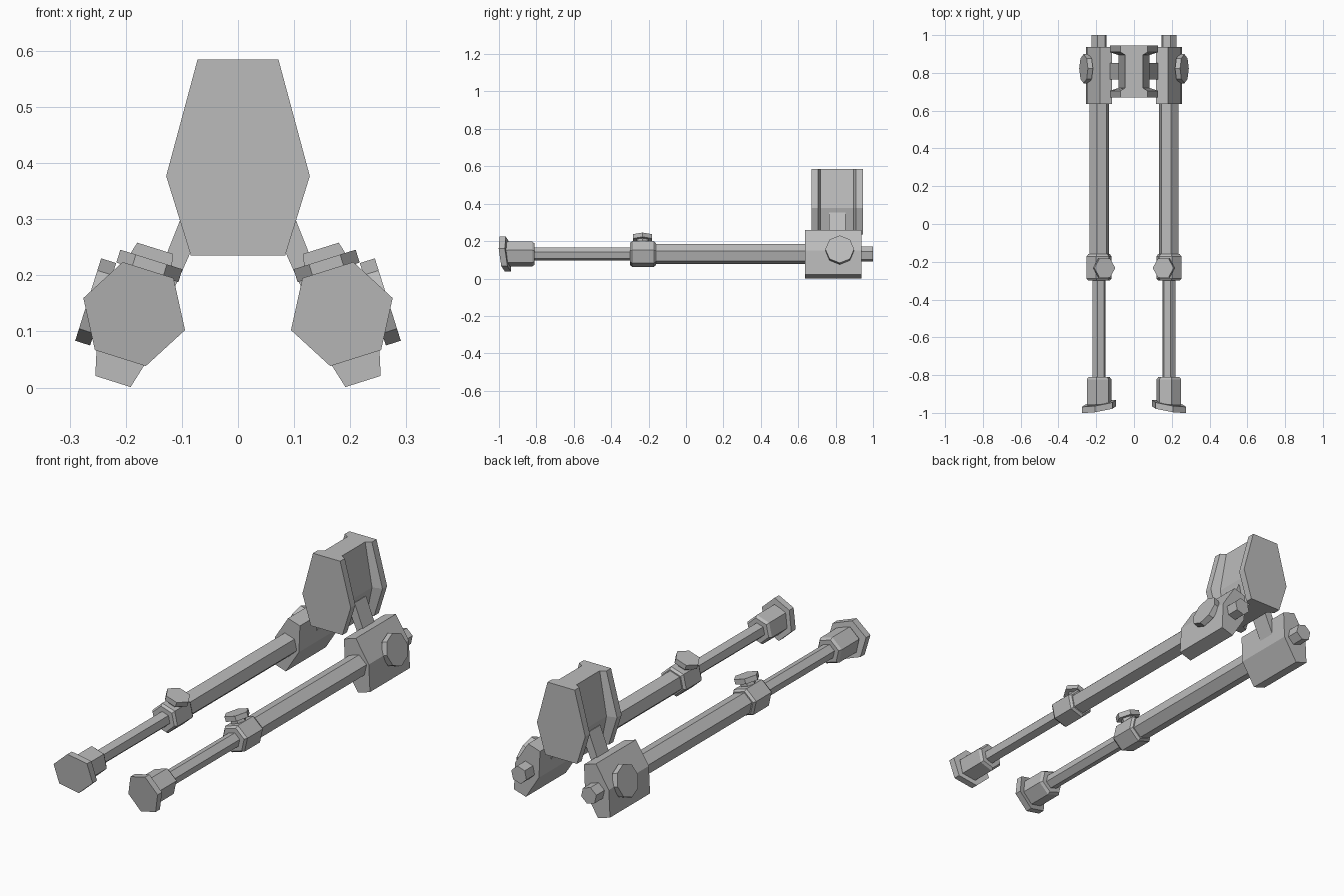
import bpy, bmesh, math
from mathutils import Vector

cube = bpy.data.objects.get("Cube")
if cube:
    bpy.data.objects.remove(cube, do_unlink=True)

grey = bpy.data.materials.new("grey_metal")
grey.use_nodes = True
GREY = (0.5, 0.5, 0.5, 1)
grey.diffuse_color = GREY
grey.node_tree.nodes["Principled BSDF"].inputs["Base Color"].default_value = GREY

TILT = math.radians(17.5)      # roll of each leg about its long axis
LEG_X, LEG_Z = 0.185, 0.131    # leg axis


def ngon(n, r, start=0.0):
    return [(r * math.cos(start + math.tau * i / n),
             r * math.sin(start + math.tau * i / n)) for i in range(n)]


def loft(name, section, stations, place):
    """Sweep a section through (t, scale_p, scale_q) stations; place maps to world."""
    bm = bmesh.new()
    rings = [[bm.verts.new(place(p * sp, q * sq, t)) for p, q in section]
             for t, sp, sq in stations]
    n = len(section)
    for a, b in zip(rings, rings[1:]):
        for i in range(n):
            j = (i + 1) % n
            bm.faces.new((a[i], a[j], b[j], b[i]))
    bm.faces.new(rings[0])
    bm.faces.new(rings[-1])
    bmesh.ops.recalc_face_normals(bm, faces=bm.faces)
    mesh = bpy.data.meshes.new(name)
    bm.to_mesh(mesh)
    bm.free()
    mesh.materials.append(grey)
    obj = bpy.data.objects.new(name, mesh)
    bpy.context.collection.objects.link(obj)
    return obj


def straight(t0, t1):
    return [(t0, 1, 1), (t1, 1, 1)]


def chamfered(t0, t1, c, s):
    return [(t0, s, s), (t0 + c, 1, 1), (t1 - c, 1, 1), (t1, s, s)]


# Mounting body: hexagonal end plates with a narrower waist between them
body = [(0.072, 0.585), (0.128, 0.377), (0.084, 0.235),
        (-0.084, 0.235), (-0.128, 0.377), (-0.072, 0.585)]
loft("mount_body", body,
     [(0.67, 1, 1), (0.705, 1, 1), (0.72, 0.65, 1),
      (0.895, 0.65, 1), (0.91, 1, 1), (0.945, 1, 1)],
     lambda p, q, t: Vector((p, t, q)))

for side, s in (("left", 1), ("right", -1)):
    def along(o, u, y, s=s):
        """Leg frame: o points outward, u points up the rolled leg."""
        x = LEG_X + o * math.cos(TILT) - u * math.sin(TILT)
        z = LEG_Z + o * math.sin(TILT) + u * math.cos(TILT)
        return Vector((s * x, y, z))

    def foot_place(o, u, y):
        v = along(o, u, y)
        v.y -= 0.17 * (abs(v.x) - 0.18) + 0.11 * (v.z - 0.13)
        return v

    def top_place(p, q, t):
        return along(p, t, -0.233 + q)

    def side_place(p, q, t):
        return along(t, p, 0.822 + q)

    # Arm joining the body and the leg block
    arm = [(0.082, 0.352), (0.16, 0.155), (0.13, 0.14), (0.04, 0.34)]
    loft(side + "_arm", arm, straight(0.765, 0.852),
         lambda p, q, t: Vector((s * p, t, q)))

    # Hinge block and rear stub
    block = [(0.033, 0.123), (0.066, 0), (0.033, -0.126),
             (-0.033, -0.126), (-0.066, 0), (-0.033, 0.123)]
    loft(side + "_hinge_block", block, straight(0.635, 0.938), along)
    loft(side + "_rear_stub", ngon(6, 0.042), straight(0.93, 1.0), along)

    # Telescoping leg tubes and collar
    loft(side + "_upper_tube", ngon(6, 0.054), straight(-0.17, 0.64), along)
    loft(side + "_lower_tube", ngon(6, 0.036), straight(-0.83, -0.28), along)
    loft(side + "_collar", ngon(6, 0.07), chamfered(-0.30, -0.16, 0.012, 0.86), along)

    # Foot socket and slanted foot pad
    loft(side + "_foot_socket", ngon(6, 0.068),
         chamfered(-0.965, -0.81, 0.012, 0.86), along)
    loft(side + "_foot_pad", ngon(6, 0.095), straight(-0.982, -0.949), foot_place)

    # Locking knob on the collar
    loft(side + "_lock_neck", ngon(6, 0.035), straight(0.05, 0.085), top_place)
    loft(side + "_lock_knob", ngon(6, 0.058), straight(0.078, 0.102), top_place)

    # Octagonal knob on the outside of the hinge block
    loft(side + "_hinge_neck", ngon(8, 0.045), straight(0.04, 0.065), side_place)
    loft(side + "_hinge_knob", ngon(8, 0.077), straight(0.058, 0.086), side_place)
